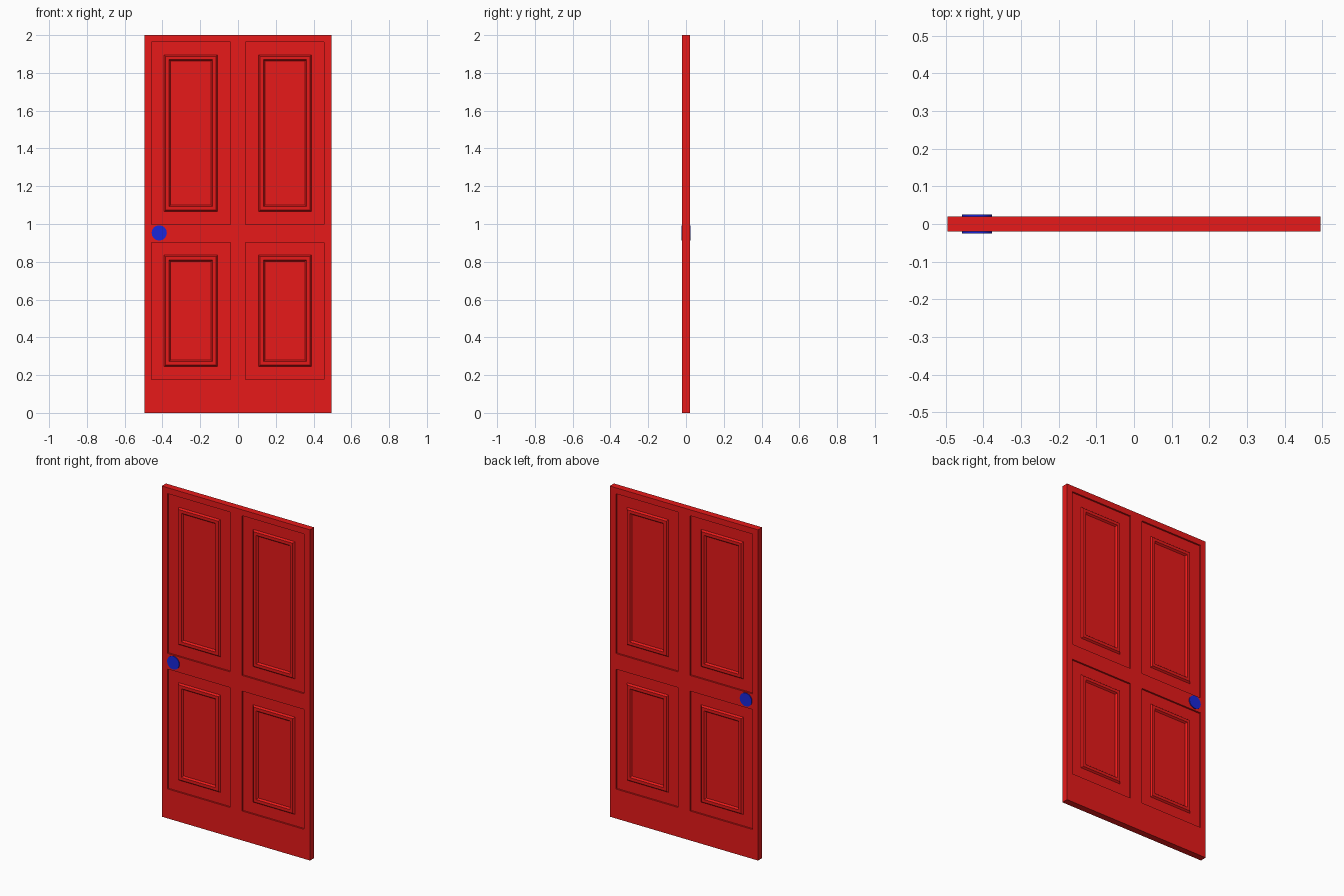
import bpy, bmesh, math
from mathutils import Matrix

if "Cube" in bpy.data.objects:
    bpy.data.objects.remove(bpy.data.objects["Cube"])


def material(name, color):
    m = bpy.data.materials.new(name)
    m.diffuse_color = color
    m.use_nodes = True
    m.node_tree.nodes["Principled BSDF"].inputs["Base Color"].default_value = m.diffuse_color
    return m


def add_object(name, bm, mat):
    bmesh.ops.recalc_face_normals(bm, faces=bm.faces)
    me = bpy.data.meshes.new(name)
    bm.to_mesh(me)
    bm.free()
    ob = bpy.data.objects.new(name, me)
    bpy.context.collection.objects.link(ob)
    me.materials.append(mat)
    return ob


red = material("red_paint", (0.8, 0.01, 0.01, 1))
blue = material("blue_metal", (0.01, 0.02, 0.7, 1))

# Door slab: front half as a grid of stiles, rails and panels
XS = [-0.496, -0.459, -0.041, 0.041, 0.456, 0.496]
ZS = [0, 0.178, 0.903, 0.998, 1.964, 2]
HALF = 0.02
bm = bmesh.new()
grid = [[bm.verts.new((x, -HALF, z)) for z in ZS] for x in XS]
panels = []
for i in range(5):
    for j in range(5):
        f = bm.faces.new((grid[i][j], grid[i + 1][j], grid[i + 1][j + 1], grid[i][j + 1]))
        if i in (1, 3) and j in (1, 3):
            panels.append(f)

# Slab edges back to the middle plane
border = [e for e in bm.edges if e.is_boundary]
ext = bmesh.ops.extrude_edge_only(bm, edges=border)["geom"]
for v in ext:
    if isinstance(v, bmesh.types.BMVert):
        v.co.y = 0

# Recessed panel, then a raised moulding around a flat centre
for width, depth in ((0, -0.01), (0.068, 0), (0.008, 0.01),
                     (0.018, 0), (0.008, -0.01)):
    bmesh.ops.inset_individual(bm, faces=panels, thickness=width, depth=depth,
                               use_even_offset=True)
door = add_object("door_slab", bm, red)
mirror = door.modifiers.new("back_side", "MIRROR")
mirror.use_axis = (False, True, False)

# Knob disc passing through the door
bm = bmesh.new()
bmesh.ops.create_cone(bm, cap_ends=True, segments=32, radius1=0.04, radius2=0.04, depth=0.05,
                      matrix=Matrix.Translation((-0.417, 0, 0.953)) @ Matrix.Rotation(math.pi / 2, 4, 'X'))
add_object("door_knob", bm, blue)
